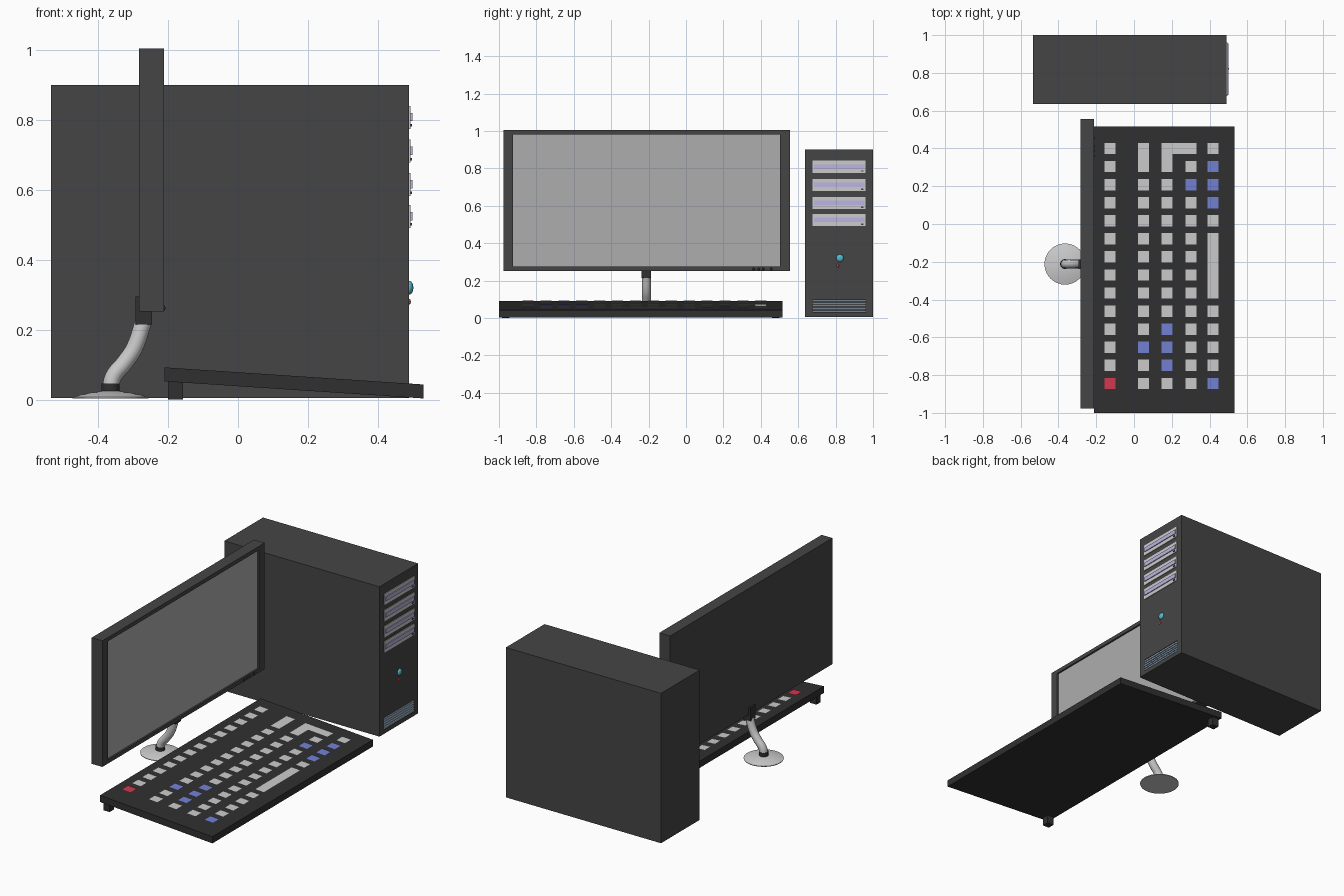
import bpy, bmesh, math
from mathutils import Vector

if "Cube" in bpy.data.objects:
    bpy.data.objects.remove(bpy.data.objects["Cube"])


def material(name, r, g, b):
    m = bpy.data.materials.new(name)
    m.diffuse_color = (r, g, b, 1)
    m.use_nodes = True
    m.node_tree.nodes["Principled BSDF"].inputs["Base Color"].default_value = m.diffuse_color
    return m


DARK = material("dark_grey", 0.06, 0.06, 0.06)
BLACK = material("black", 0.03, 0.03, 0.03)
SCREEN = material("screen_grey", 0.42, 0.42, 0.42)
LIGHT = material("light_grey", 0.6, 0.6, 0.6)
LILAC = material("lilac", 0.5, 0.46, 0.75)
SLAT = material("pale_blue", 0.45, 0.58, 0.75)
BLUE = material("blue", 0.17, 0.22, 0.65)
RED = material("red", 0.65, 0.04, 0.08)
TEAL = material("teal", 0.08, 0.5, 0.62)


def finish(name, bm, mat, smooth=False):
    bmesh.ops.recalc_face_normals(bm, faces=bm.faces)
    me = bpy.data.meshes.new(name)
    bm.to_mesh(me)
    bm.free()
    ob = bpy.data.objects.new(name, me)
    bpy.context.collection.objects.link(ob)
    me.materials.append(mat)
    if smooth:
        bpy.ops.object.select_all(action='DESELECT')
        ob.select_set(True)
        bpy.context.view_layer.objects.active = ob
        bpy.ops.object.shade_smooth_by_angle(angle=math.radians(35))
    return ob


def box(name, x, y, z, mat):
    """Box from (min, max) ranges."""
    bm = bmesh.new()
    bmesh.ops.create_cube(bm, size=1)
    for v in bm.verts:
        v.co = Vector([(r[0] + r[1]) / 2 + c * (r[1] - r[0]) for r, c in zip((x, y, z), v.co)])
    return finish(name, bm, mat)


def ball(name, centre, radius, mat):
    bm = bmesh.new()
    bmesh.ops.create_uvsphere(bm, u_segments=20, v_segments=12, radius=radius)
    for v in bm.verts:
        v.co = Vector((v.co.x * 0.6, v.co.y, v.co.z)) + Vector(centre)
    return finish(name, bm, mat, True)


def lathe(name, profile, centre, mat, steps=32):
    bm = bmesh.new()
    vs = [bm.verts.new((r, 0, z)) for r, z in profile]
    es = [bm.edges.new(p) for p in zip(vs, vs[1:])]
    bmesh.ops.spin(bm, geom=vs + es, cent=(0, 0, 0), axis=(0, 0, 1), angle=math.tau, steps=steps)
    bmesh.ops.remove_doubles(bm, verts=bm.verts, dist=1e-5)
    bmesh.ops.translate(bm, verts=bm.verts, vec=centre)
    return finish(name, bm, mat, True)


def cut(target, x, y, z):
    cutter = box(target.name + "_cutter", x, y, z, BLACK)
    cutter.hide_render = True
    cutter.hide_set(True)
    mod = target.modifiers.new("recess", 'BOOLEAN')
    mod.operation = 'DIFFERENCE'
    mod.solver = 'EXACT'
    mod.object = cutter
    bpy.context.view_layer.objects.active = target
    bpy.ops.object.modifier_apply(modifier=mod.name)
    bpy.data.objects.remove(cutter, do_unlink=True)


# Tower case with a recessed vent
FX = 0.49
case = box("tower_case", (-0.535, FX), (0.635, 1.0), (0.005, 0.9), DARK)
cut(case, (FX - 0.02, FX + 0.05), (0.678, 0.96), (0.03, 0.1))
for i in range(5):
    z = 0.033 + i * 0.0138
    box("vent_slat", (FX - 0.018, FX), (0.678, 0.96), (z, z + 0.008), SLAT)

# Drive bays
for z in (0.775, 0.678, 0.582, 0.491):
    box("drive_panel", (FX - 0.01, FX + 0.004), (0.677, 0.961), (z, z + 0.066), LIGHT)
    box("drive_tray", (FX, FX + 0.009), (0.684, 0.955), (z + 0.022, z + 0.046), LILAC)
    box("drive_button", (FX, FX + 0.008), (0.935, 0.95), (z + 0.007, z + 0.014), DARK)

# Power button and light
ball("power_button", (FX, 0.823, 0.32), 0.02, TEAL)
ball("power_light", (FX, 0.812, 0.28), 0.008, RED)

# Monitor with a recessed screen
MY = (-0.977, 0.555)
frame = box("monitor_frame", (-0.283, -0.212), MY, (0.252, 1.005), DARK)
cut(frame, (-0.224, -0.1), (-0.925, 0.502), (0.275, 0.982))
box("screen", (-0.228, -0.222), (-0.925, 0.502), (0.275, 0.982), SCREEN)
for y in (0.362, 0.388, 0.412, 0.455):
    ball("monitor_button", (-0.212, y, 0.262), 0.007, BLACK)

# Stand: domed foot, collar, curved neck, bracket
SX, SY = -0.365, -0.212
lathe("stand_base", [(0, 0.003), (0.108, 0.003), (0.109, 0.007), (0.085, 0.014),
                     (0.055, 0.02), (0.025, 0.024), (0, 0.024)], (SX, SY, 0), LIGHT)
lathe("stand_collar", [(0, 0.02), (0.026, 0.02), (0.026, 0.046), (0, 0.046)], (SX, SY, 0), BLACK)
curve = bpy.data.curves.new("stand_neck", 'CURVE')
curve.dimensions = '3D'
curve.bevel_depth = 0.024
curve.bevel_resolution = 4
curve.use_fill_caps = True
path = [(-0.365, 0.035), (-0.357, 0.065), (-0.325, 0.105), (-0.298, 0.145), (-0.27, 0.225)]
sp = curve.splines.new('BEZIER')
sp.bezier_points.add(len(path) - 1)
for p, (x, z) in zip(sp.bezier_points, path):
    p.co = (x, SY, z)
    p.handle_left_type = p.handle_right_type = 'AUTO'
sp.resolution_u = 6
curve.materials.append(LIGHT)
neck = bpy.data.objects.new("stand_neck", curve)
bpy.context.collection.objects.link(neck)
bpy.ops.object.select_all(action='DESELECT')
neck.select_set(True)
bpy.context.view_layer.objects.active = neck
bpy.ops.object.convert(target='MESH')
bpy.ops.object.shade_smooth_by_angle(angle=math.radians(40))
box("stand_bracket", (-0.294, -0.246), (SY - 0.025, SY + 0.025), (0.215, 0.295), BLACK)


# Keyboard: sloping slab
def top(x):
    return 0.092 - (x + 0.211) * 0.066


bm = bmesh.new()
side = [bm.verts.new((x, -1.0, top(x) + d)) for x, d in
        ((-0.211, -0.04), (0.531, -0.04), (0.531, 0), (-0.211, 0))]
face = bm.faces.new(side)
ext = bmesh.ops.extrude_face_region(bm, geom=[face])["geom"]
bmesh.ops.translate(bm, vec=(0, 1.515, 0), verts=[g for g in ext if isinstance(g, bmesh.types.BMVert)])
finish("keyboard_body", bm, BLACK)
for y in (-0.985, 0.46):
    box("keyboard_foot", (-0.2, -0.158), (y, y + 0.04), (0.0, 0.06), BLACK)

# Keys: outlines raised with a tapered edge
COLS = (-0.127, 0.05, 0.175, 0.302, 0.418)
K = 0.03


def row(r):
    return 0.4 - r * 0.0957


def rect(c, r0, r1):
    x0, x1, y0, y1 = COLS[c] - K, COLS[c] + K, row(r1) - K, row(r0) + K
    return [(x0, y0), (x1, y0), (x1, y1), (x0, y1)]


x0, x1 = COLS[2] - K, COLS[3] + K
corner_key = [(x0, row(1) - K), (COLS[2] + K, row(1) - K), (COLS[2] + K, row(0) - K),
              (x1, row(0) - K), (x1, row(0) + K), (x0, row(0) + K)]
keys = {"grey": [corner_key, rect(1, 0, 1), rect(4, 5, 8)], "blue": [], "red": []}
taken = {(1, 0), (1, 1), (2, 0), (2, 1), (3, 0), (4, 5), (4, 6), (4, 7), (4, 8)}
blue = {(3, 2), (4, 1), (4, 2), (4, 3), (4, 13), (2, 10), (2, 11), (2, 12), (1, 11)}
for c in range(5):
    for r in range(14):
        if (c, r) not in taken:
            kind = "blue" if (c, r) in blue else "red" if (c, r) == (0, 13) else "grey"
            keys[kind].append(rect(c, r, r))
for kind, mat in (("grey", LIGHT), ("blue", BLUE), ("red", RED)):
    bm = bmesh.new()
    faces = [bm.faces.new([bm.verts.new((x, y, 0)) for x, y in o]) for o in keys[kind]]
    bm.normal_update()
    base = [bm.verts[:]][0]
    bmesh.ops.inset_region(bm, faces=faces, thickness=0.007, use_even_offset=True)
    for f in faces:
        for v in f.verts:
            v.co.z = 0.007
    for v in bm.verts:
        v.co.z += top(v.co.x) - 0.001
    me = finish(kind + "_keys", bm, mat).data
    if sum(p.normal.z for p in me.polygons) < 0:
        me.flip_normals()
